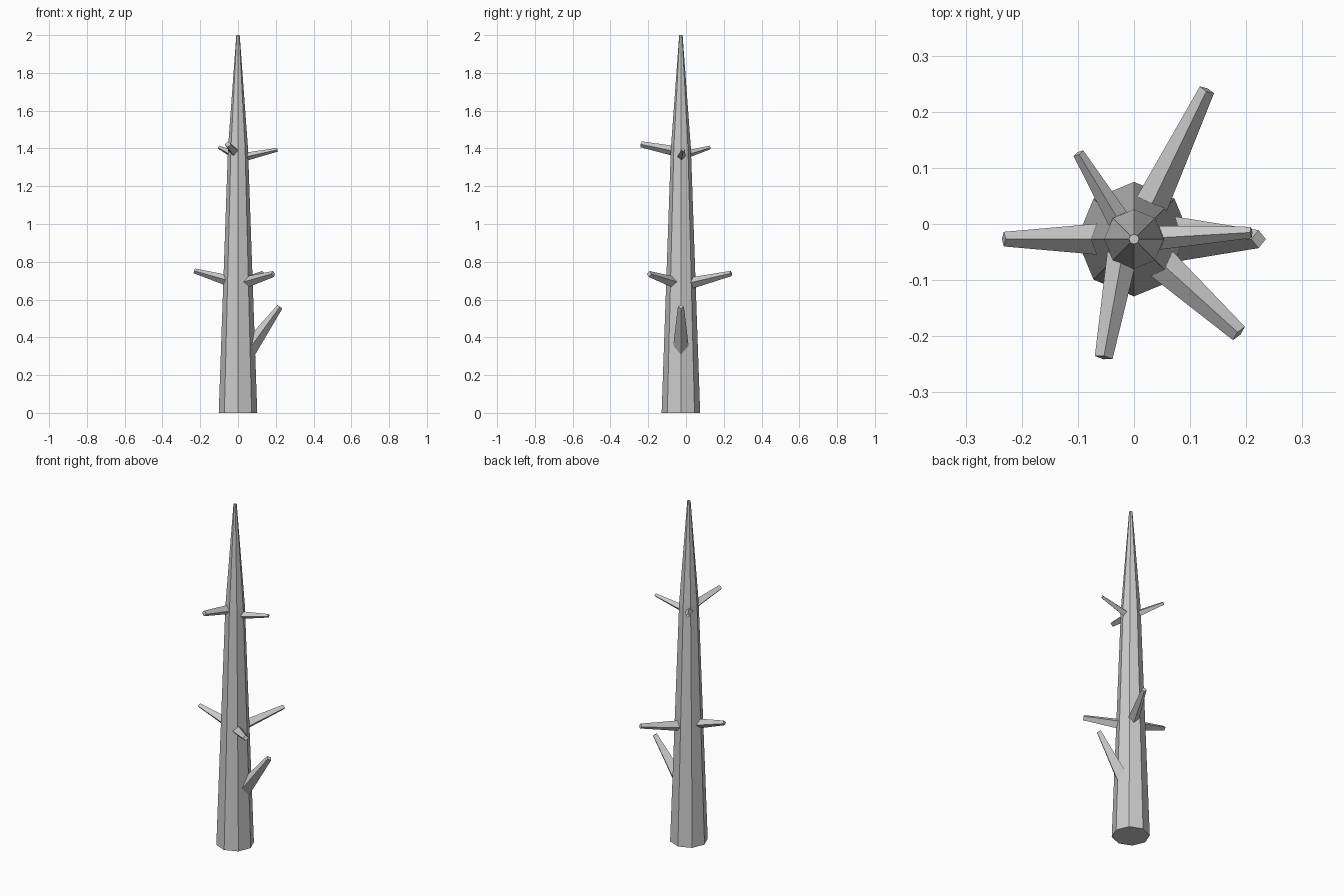
import bpy, bmesh, math
from mathutils import Vector

if "Cube" in bpy.data.objects:
    bpy.data.objects.remove(bpy.data.objects["Cube"])

AXIS_Y = -0.027


def loft(name, rings):
    """Closed flat-faced tube through equally sized vertex rings."""
    bm = bmesh.new()
    loops = [[bm.verts.new(p) for p in ring] for ring in rings]
    n = len(loops[0])
    for a, b in zip(loops, loops[1:]):
        for i in range(n):
            j = (i + 1) % n
            bm.faces.new((a[i], a[j], b[j], b[i]))
    bm.faces.new(loops[0][::-1])
    bm.faces.new(loops[-1])
    bmesh.ops.recalc_face_normals(bm, faces=bm.faces)
    mesh = bpy.data.meshes.new(name)
    bm.to_mesh(mesh)
    bm.free()
    obj = bpy.data.objects.new(name, mesh)
    bpy.context.collection.objects.link(obj)
    return obj


def ring(center, u, v, r, sides):
    return [center + r * (math.cos(t) * u + math.sin(t) * v)
            for t in (2 * math.pi * i / sides for i in range(sides))]


def branch(name, start, tip, r0, r1):
    """Tapered four-sided stub with its ridge facing up."""
    a, b = Vector(start), Vector(tip)
    d = (b - a).normalized()
    side = d.cross(Vector((0, 0, 1))).normalized()
    up = side.cross(d)
    loft(name, [ring(a, side, up, r0, 4), ring(b, side, up, r1, 4)])


# Trunk: eight-sided taper, steeper above the upper branches
X, Y = Vector((1, 0, 0)), Vector((0, 1, 0))
loft("trunk", [ring(Vector((0, AXIS_Y, z)), X, Y, r, 8)
               for z, r in ((0, 0.102), (1.4, 0.053), (2.0, 0.009))])

# Thick low branch
branch("low_branch", (0.057, AXIS_Y, 0.335), (0.222, AXIS_Y, 0.562), 0.043, 0.016)

# Middle whorl
branch("middle_branch_left", (-0.05, AXIS_Y, 0.700), (-0.232, AXIS_Y, 0.752), 0.029, 0.013)
branch("middle_branch_back", (0.029, 0.03, 0.688), (0.130, 0.239, 0.738), 0.030, 0.014)
branch("middle_branch_front", (0.042, -0.064, 0.692), (0.187, -0.195, 0.735), 0.030, 0.016)

# Upper whorl
branch("upper_branch_right", (0.035, -0.025, 1.355), (0.209, -0.015, 1.393), 0.022, 0.010)
branch("upper_branch_back", (-0.028, 0.008, 1.370), (-0.099, 0.126, 1.405), 0.020, 0.010)
branch("upper_branch_front", (-0.021, -0.055, 1.385), (-0.054, -0.238, 1.422), 0.027, 0.016)
